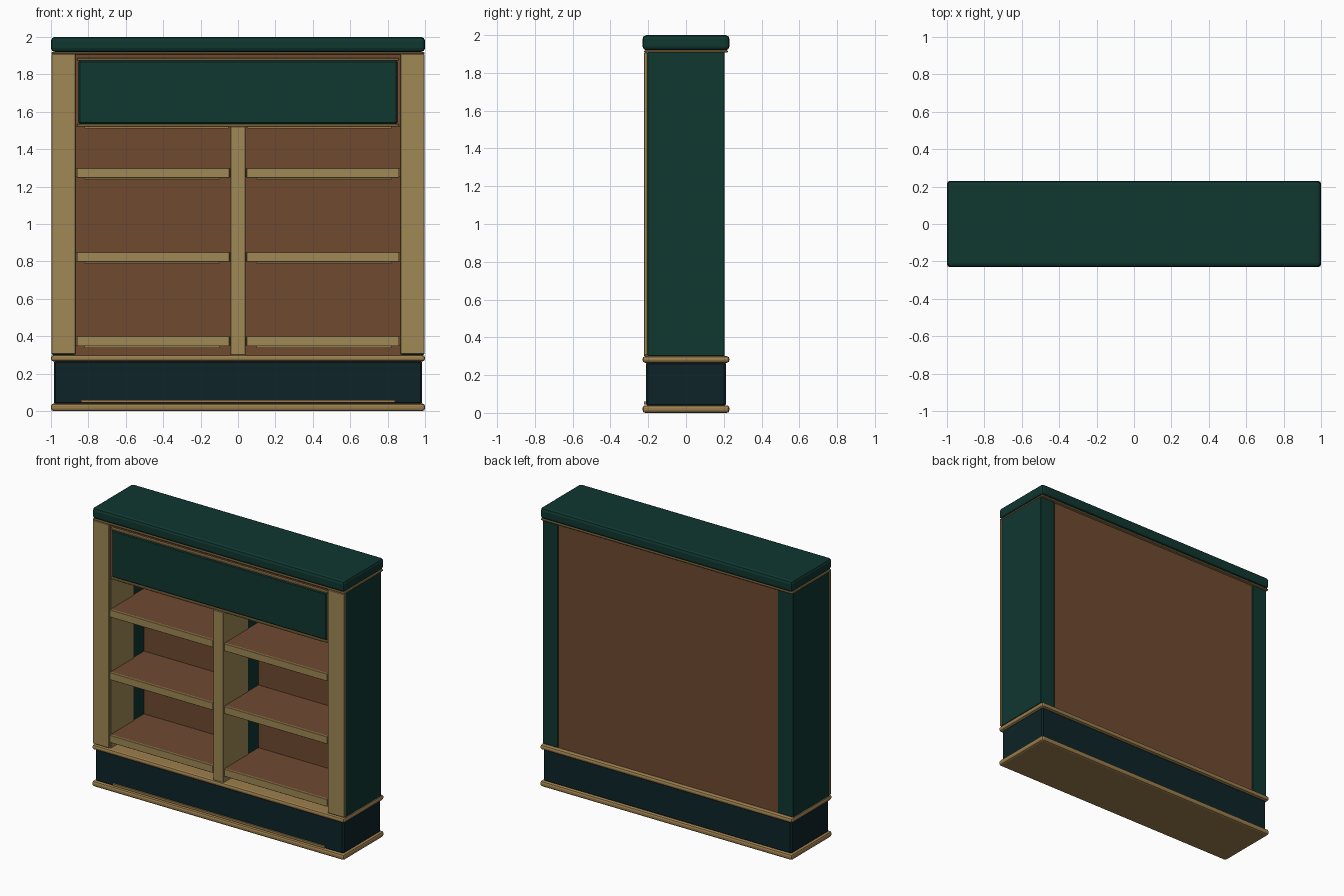
import bpy

if "Cube" in bpy.data.objects:
    bpy.data.objects.remove(bpy.data.objects["Cube"], do_unlink=True)


def material(name, rgb):
    m = bpy.data.materials.new(name)
    m.use_nodes = True
    m.diffuse_color = (*rgb, 1)
    m.node_tree.nodes["Principled BSDF"].inputs["Base Color"].default_value = (*rgb, 1)
    return m


GREEN = material("dark_green_paint", (0.005, 0.038, 0.03))
NAVY = material("blackish_teal_paint", (0.004, 0.017, 0.02))
TAN = material("pale_oak", (0.35, 0.25, 0.09))
GOLD = material("golden_trim", (0.33, 0.21, 0.075))
BROWN = material("brown_wood", (0.156, 0.067, 0.03))


def box(name, x, y, z, mat, bevel=0.0, segments=1):
    """Box from (min, max) ranges, with optional bevelled edges."""
    bpy.ops.mesh.primitive_cube_add(size=1, location=[sum(r) / 2 for r in (x, y, z)])
    ob = bpy.context.object
    ob.name = name
    ob.scale = [r[1] - r[0] for r in (x, y, z)]
    bpy.ops.object.transform_apply(location=False, rotation=False, scale=True)
    ob.data.materials.append(mat)
    if bevel:
        mod = ob.modifiers.new("Bevel", "BEVEL")
        mod.width = bevel
        mod.segments = segments
    return ob


def pair(name, x, y, z, mat, bevel=0.0):
    """The same box on the left (+x) and mirrored on the right."""
    box("left_" + name, x, y, z, mat, bevel)
    box("right_" + name, (-x[1], -x[0]), y, z, mat, bevel)


# Plinth and its two mouldings
box("base_moulding", (-1, 1), (-.23, .23), (0, .04), GOLD, .014, 2)
box("plinth", (-.985, .985), (-.212, .212), (.035, .27), NAVY, .01)
box("plinth_bead", (-.84, .84), (-.222, -.21), (.045, .06), GOLD)
box("waist_moulding", (-1, 1), (-.23, .23), (.265, .3), GOLD, .014, 2)

# Cornice
box("cornice_bead", (-.998, .998), (-.222, .222), (1.907, 1.92), GOLD, .004)
box("cornice", (-1, 1), (-.23, .23), (1.92, 2), GREEN, .02, 2)

# Carcass
pair("side_panel", (.872, .995), (-.205, .205), (.3, 1.91), GREEN, .003)
pair("side_lining", (.866, .873), (-.205, .06), (.3, 1.52), TAN)
pair("front_stile", (.868, .998), (-.222, -.204), (.305, 1.908), TAN, .003)
box("back_panel", (-.873, .873), (.18, .2), (.3, 1.91), BROWN)

# Central divider, oak in front and painted behind
box("divider", (-.04, .04), (-.222, .06), (.3, 1.52), TAN, .002)
box("divider_back", (-.036, .036), (.06, .181), (.3, 1.52), GREEN)

# Header with raised panel and beads
box("header", (-.873, .873), (-.2, .181), (1.52, 1.91), BROWN)
box("header_panel", (-.852, .852), (-.216, -.199), (1.535, 1.873), GREEN, .008)
for label, low in (("lower", 1.522), ("upper", 1.875)):
    box(label + "_header_bead", (-.86, .86), (-.22, -.199), (low, low + .012), GOLD, .002)
pair("header_underside_bead", (.05, .82), (-.2, -.18), (1.51, 1.521), GOLD)

# Shelves with oak front edges and a thin strip underneath
for level, z in zip(("lower", "middle", "upper"), (.35, .8, 1.25)):
    pair(level + "_shelf", (.036, .873), (-.205, .181), (z, z + .048), BROWN)
    pair(level + "_shelf_edge", (.045, .862), (-.22, -.204), (z - .003, z + .05), TAN, .002)
    pair(level + "_shelf_strip", (.1, .82), (-.2, -.18), (z - .012, z + .001), GOLD)
